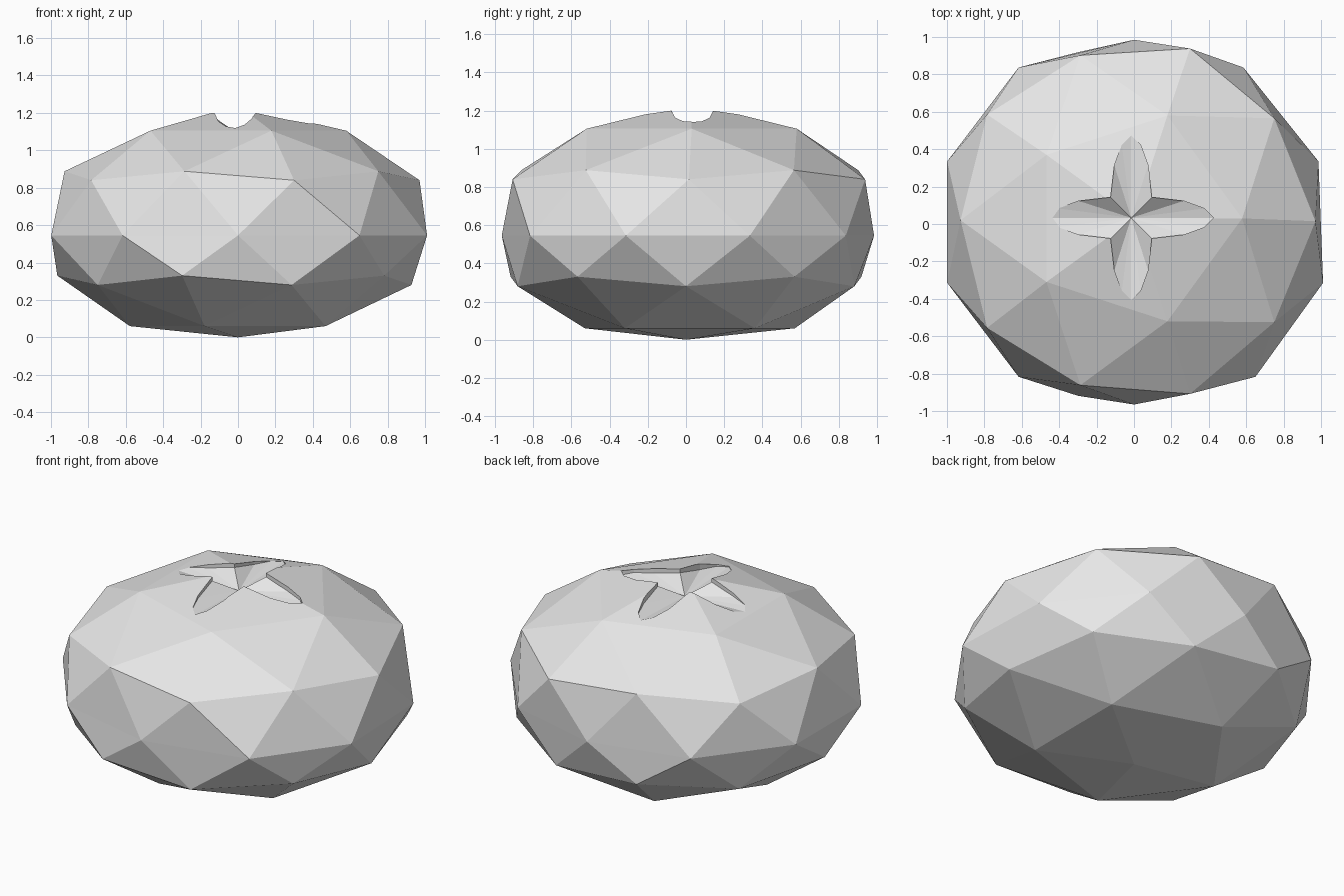
import bpy
import bmesh
from math import cos, sin, pi
from mathutils import Vector, Matrix

if "Cube" in bpy.data.objects:
    bpy.data.objects.remove(bpy.data.objects["Cube"])

grey = bpy.data.materials.new("light_grey")
grey.use_nodes = True
grey.diffuse_color = (0.8, 0.8, 0.8, 1)
grey.node_tree.nodes["Principled BSDF"].inputs["Base Color"].default_value = grey.diffuse_color


def add_object(name, bm):
    bmesh.ops.recalc_face_normals(bm, faces=bm.faces)
    mesh = bpy.data.meshes.new(name)
    bm.to_mesh(mesh)
    bm.free()
    mesh.materials.append(grey)
    obj = bpy.data.objects.new(name, mesh)
    bpy.context.collection.objects.link(obj)
    return obj


# Squashed faceted body: sphere level -> (height, radial scale, shift to the back)
LEVELS = {
    -1.0: (0.0, 1, 0), -0.851: (0.06, 1.1, 0.02), -0.526: (0.28, 1.09, 0),
    -0.447: (0.33, 1.08, 0), 0.0: (0.545, 1.05, 0), 0.447: (0.84, 1.085, 0.015),
    0.526: (0.888, 1.09, 0.02), 0.851: (1.105, 1.1, 0.03), 1.0: (1.24, 1, 0.03),
}
bm = bmesh.new()
bmesh.ops.create_icosphere(bm, subdivisions=2, radius=1)
for v in bm.verts:
    x, y, z = v.co
    level = min(LEVELS, key=lambda k: abs(k - z))
    height, scale, shift = LEVELS[level]
    if level == 0:
        # The widest ring is a little uneven
        lean = 0.04 * y if x > 0.1 else 0
        v.co = (x * scale - lean, y * (0.975 + 0.08 * abs(x)) + 0.01, height)
    else:
        v.co = (x * scale, y * scale + shift, height)
body = add_object("fruit_body", bm)

# Four-leaf hollow: one leaf edge from notch to tip and back, repeated by turning
LEAF = [(0.11, 0.11, 1.175), (0.28, 0.09, 1.135), (0.39, 0.05, 1.125),
        (0.44, 0.0, 1.115), (0.39, -0.05, 1.125), (0.28, -0.09, 1.135)]
CENTRE = Vector((-0.015, 0.033, 0))
bm = bmesh.new()
rim = []
for i in range(4):
    turn = Matrix.Rotation(-i * pi / 2, 3, "Z")
    rim += [bm.verts.new(turn @ Vector(p) + CENTRE) for p in LEAF]
lid = [bm.verts.new((v.co.x, v.co.y, 1.5)) for v in rim]
low = bm.verts.new(CENTRE + Vector((0, 0, 1.1)))
high = bm.verts.new(CENTRE + Vector((0, 0, 1.5)))
for i in range(len(rim)):
    j = (i + 1) % len(rim)
    bm.faces.new((rim[i], rim[j], low))
    bm.faces.new((lid[i], lid[j], high))
    bm.faces.new((rim[i], rim[j], lid[j], lid[i]))
cutter = add_object("leaf_hollow_cutter", bm)
cutter.hide_render = True

# Carve the hollow into the crown
cut = body.modifiers.new("leaf_hollow", "BOOLEAN")
cut.operation = "DIFFERENCE"
cut.solver = "EXACT"
cut.object = cutter
bpy.context.view_layer.objects.active = body
body.select_set(True)
bpy.ops.object.modifier_apply(modifier=cut.name)
bpy.data.objects.remove(cutter)
bpy.ops.object.shade_flat()
